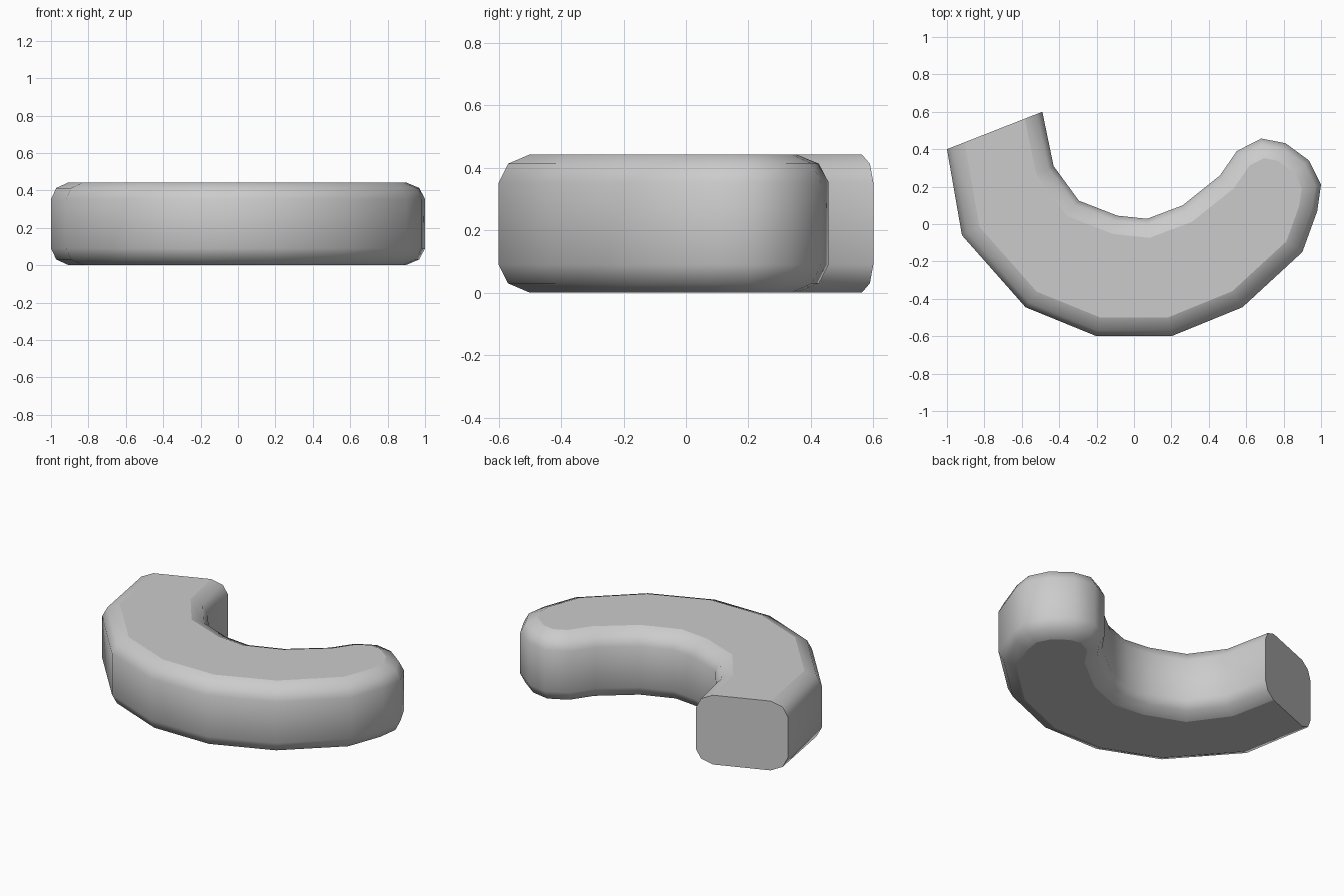
import bpy, bmesh, math
from mathutils import Vector

if "Cube" in bpy.data.objects:
    bpy.data.objects.remove(bpy.data.objects["Cube"])

# Plan outline, counter-clockwise; the last-to-first edge is the flat cut end
OUTLINE = [(-1, .4), (-.92, -.06), (-.58, -.445), (-.2, -.6), (.2, -.6), (.58, -.445),
           (.9, -.15), (.98, .07), (1, .21), (.935, .34), (.81, .432), (.68, .457),
           (.55, .39), (.46, .26), (.26, .1), (.07, .028), (-.09, .045),
           (-.295, .125), (-.43, .31), (-.49, .6)]
# Rounded section: (inset, height)
SECTION = [(.1, 0), (.03, .03), (0, .09), (0, .353), (.03, .413), (.1, .443)]


def inset_outline(points, d):
    """Mitred inset of every edge except the cut end."""
    pts = [Vector(p) for p in points]
    n = len(pts)
    out = []
    for i, p in enumerate(pts):
        a = (p - pts[i - 1]).normalized()
        b = (pts[(i + 1) % n] - p).normalized()
        na, nb = Vector((-a.y, a.x)), Vector((-b.y, b.x))
        da = 0 if i == 0 else d
        db = 0 if i == n - 1 else d
        det = na.x * nb.y - na.y * nb.x
        out.append(p + Vector(((da * nb.y - db * na.y) / det,
                               (na.x * db - nb.x * da) / det)))
    return out


# Curved body: stacked inset loops
bm = bmesh.new()
rings = [[bm.verts.new((p.x, p.y, z)) for p in inset_outline(OUTLINE, d)]
         for d, z in SECTION]
n = len(OUTLINE)
for lo, hi in zip(rings, rings[1:]):
    for i in range(n - 1):
        bm.faces.new((lo[i], lo[i + 1], hi[i + 1], hi[i]))
# Top, bottom and flat cut end
bm.faces.new(rings[-1])
bm.faces.new(rings[0][::-1])
bm.faces.new([r[-1] for r in rings] + [r[0] for r in reversed(rings)])
bmesh.ops.recalc_face_normals(bm, faces=bm.faces)

mesh = bpy.data.meshes.new("curved_body")
bm.to_mesh(mesh)
bm.free()
body = bpy.data.objects.new("curved_body", mesh)
bpy.context.collection.objects.link(body)
bpy.context.view_layer.objects.active = body
body.select_set(True)
bpy.ops.object.shade_smooth_by_angle(angle=math.radians(50))
# Keep the top, bottom and end faces flat
for f in mesh.polygons:
    if len(f.vertices) > 4:
        f.use_smooth = False
